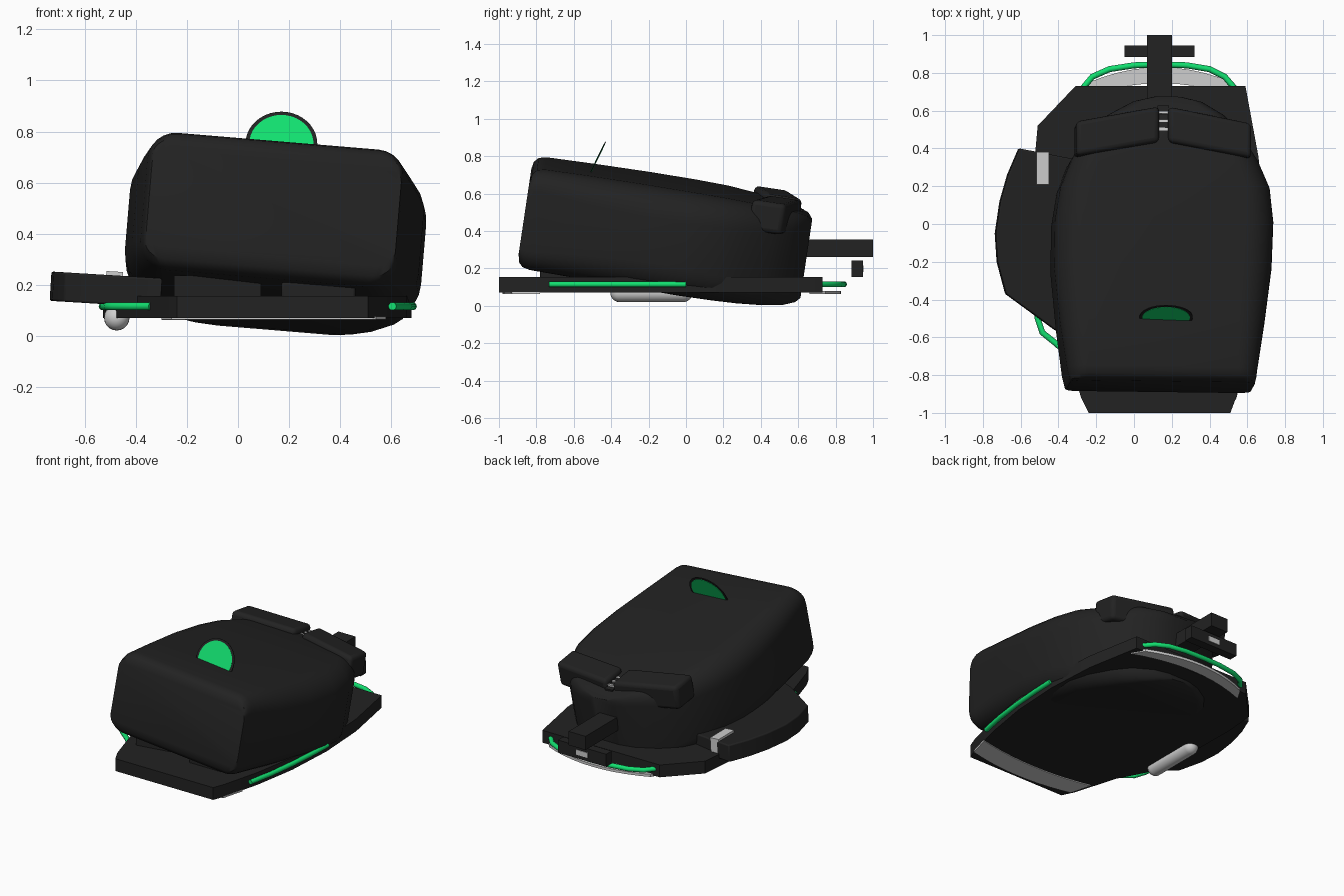
import bpy, bmesh, math
from mathutils import Matrix, Vector

cube = bpy.data.objects.get("Cube")
if cube:
    bpy.data.objects.remove(cube, do_unlink=True)


def material(name, rgb):
    m = bpy.data.materials.new(name)
    m.use_nodes = True
    m.diffuse_color = (*rgb, 1)
    bsdf = m.node_tree.nodes["Principled BSDF"]
    bsdf.inputs["Base Color"].default_value = (*rgb, 1)
    bsdf.inputs["Roughness"].default_value = 0.6
    return m


BLACK = material("charcoal", (0.016, 0.016, 0.016))
GREEN = material("bright green", (0.006, 0.74, 0.16))
GREY = material("light grey", (0.62, 0.62, 0.62))

# Shell frame: pitched down to the back and rolled to the left
TILT = (Matrix.Translation((0.15, -0.1, 0.386))
        @ Matrix.Rotation(math.radians(-8.5), 4, 'X')
        @ Matrix.Rotation(math.radians(4.8), 4, 'Y'))
FLAT = Matrix.Identity(4)


def finish(name, bm, mat, frame=FLAT, bevel=0, smooth=True):
    bmesh.ops.recalc_face_normals(bm, faces=bm.faces)
    mesh = bpy.data.meshes.new(name)
    bm.to_mesh(mesh)
    bm.free()
    mesh.materials.append(mat)
    ob = bpy.data.objects.new(name, mesh)
    ob.matrix_world = frame
    bpy.context.collection.objects.link(ob)
    if bevel:
        mod = ob.modifiers.new("soft edges", 'BEVEL')
        mod.width, mod.segments = bevel, 3
    if smooth:
        bpy.ops.object.select_all(action='DESELECT')
        ob.select_set(True)
        bpy.context.view_layer.objects.active = ob
        bpy.ops.object.shade_smooth_by_angle(angle=math.radians(35))
    return ob


def loft(name, rings, mat, frame=FLAT):
    bm = bmesh.new()
    loops = [[bm.verts.new(p) for p in ring] for ring in rings]
    n = len(loops[0])
    for a, b in zip(loops, loops[1:]):
        for i in range(n):
            j = (i + 1) % n
            bm.faces.new((a[i], a[j], b[j], b[i]))
    bm.faces.new(loops[0])
    bm.faces.new(loops[-1])
    return finish(name, bm, mat, frame)


def prism(name, outline, z0, z1, mat, frame=FLAT, bevel=0):
    bm = bmesh.new()
    base = bm.faces.new([bm.verts.new((x, y, z0)) for x, y in outline])
    top = bmesh.ops.extrude_face_region(bm, geom=[base])["geom"]
    bmesh.ops.translate(bm, vec=(0, 0, z1 - z0),
                        verts=[g for g in top if isinstance(g, bmesh.types.BMVert)])
    return finish(name, bm, mat, frame, bevel)


def box(name, x, y, z, mat, frame=FLAT, bevel=0):
    return prism(name, [(x[0], y[0]), (x[1], y[0]), (x[1], y[1]), (x[0], y[1])],
                 *z, mat, frame, bevel)


def tube(name, points, radius, mat):
    curve = bpy.data.curves.new(name, 'CURVE')
    curve.dimensions = '3D'
    curve.bevel_depth, curve.bevel_resolution = radius, 3
    curve.use_fill_caps = True
    spline = curve.splines.new('POLY')
    spline.points.add(len(points) - 1)
    for p, (x, y) in zip(spline.points, points):
        p.co = (x, y, 0.115, 1)
    curve.materials.append(mat)
    ob = bpy.data.objects.new(name, curve)
    bpy.context.collection.objects.link(ob)


def rounded_section(y, left, right, low, high, r, steps=6):
    ring = []
    for k, (cx, cz) in enumerate([(right - r, high - r), (left + r, high - r),
                                  (left + r, low + r), (right - r, low + r)]):
        for i in range(steps + 1):
            a = math.pi / 2 * (k + i / steps)
            ring.append((cx + r * math.cos(a), y, cz + r * math.sin(a)))
    return ring


# Main shell: y, left, right, bottom, top, corner radius
SHELL = [(-0.77, -0.50, 0.48, -0.19, 0.20, 0.06),
         (-0.762, -0.505, 0.48, -0.235, 0.24, 0.08),
         (-0.74, -0.51, 0.485, -0.26, 0.265, 0.10),
         (-0.70, -0.52, 0.49, -0.27, 0.275, 0.11),
         (-0.45, -0.555, 0.53, -0.275, 0.278, 0.14),
         (-0.15, -0.585, 0.57, -0.28, 0.278, 0.16),
         (0.10, -0.58, 0.58, -0.285, 0.275, 0.16),
         (0.28, -0.55, 0.56, -0.285, 0.27, 0.15),
         (0.42, -0.495, 0.50, -0.285, 0.26, 0.14),
         (0.56, -0.41, 0.41, -0.28, 0.25, 0.12),
         (0.66, -0.30, 0.32, -0.27, 0.235, 0.09),
         (0.73, -0.17, 0.20, -0.25, 0.215, 0.06),
         (0.755, -0.07, 0.10, -0.23, 0.19, 0.04)]
loft("main_shell", [rounded_section(*s) for s in SHELL], BLACK, TILT)

# Click buttons, scroll wheel and its ridges
for side, x_in, x_out in (("right", -0.04, -0.48), ("left", 0.01, 0.45)):
    prism(side + "_button", [(x_in, 0.50), (x_in, 0.69), (x_out, 0.605), (x_out, 0.42)],
          0.12, 0.285, BLACK, TILT, 0.025)
box("scroll_wheel", (-0.045, 0.015), (0.46, 0.70), (0.12, 0.235), BLACK, TILT)
for i in range(4):
    y = 0.52 + i * 0.045
    box("wheel_ridge", (-0.042, 0.012), (y, y + 0.014), (0.22, 0.25), GREY, TILT)

# Base plate
prism("base_plate", [(-0.24, -1), (0.51, -1), (0.54, -0.92), (0.61, -0.65), (0.66, -0.35),
                     (0.68, 0), (0.66, 0.35), (0.59, 0.73), (-0.31, 0.73), (-0.51, 0.52),
                     (-0.53, 0.3), (-0.52, -0.2), (-0.47, -0.43), (-0.37, -0.62),
                     (-0.28, -0.92)], 0.07, 0.155, BLACK)

# Thumb rest, rolled like the shell
WING = Matrix.Translation((-0.5, 0, 0.18)) @ Matrix.Rotation(math.radians(3.5), 4, 'Y')
prism("thumb_rest", [(-0.11, 0.40), (-0.17, 0.26), (-0.21, 0.12), (-0.235, -0.05),
                     (-0.225, -0.2), (-0.18, -0.37), (0.08, -0.56), (0.2, -0.62),
                     (0.2, 0.34)], -0.058, 0.057, BLACK, WING, 0.008)
box("side_clip", (-0.02, 0.045), (0.21, 0.38), (-0.04, 0.072), GREY, WING)

# Struts between plate and shell nose
prism("right_strut", [(-0.25, -0.76), (0.09, -0.70), (0.09, -0.45), (-0.2, -0.5)],
      0.14, 0.235, BLACK)
box("left_strut", (0.17, 0.46), (-0.78, -0.5), (0.14, 0.21), BLACK, FLAT, 0.01)

# Light strips
tube("back_light_strip", [(-0.27, 0.72), (-0.22, 0.78), (-0.13, 0.82), (0, 0.84), (0.13, 0.845),
                          (0.28, 0.84), (0.40, 0.82), (0.48, 0.78), (0.54, 0.71)], 0.016, GREEN)
tube("left_light_strip", [(0.605, -0.73), (0.64, -0.55), (0.665, -0.35),
                          (0.68, -0.15), (0.685, 0)], 0.016, GREEN)
tube("right_light_strip", [(-0.34, -0.70), (-0.41, -0.635), (-0.485, -0.575),
                           (-0.51, -0.50), (-0.525, -0.38), (-0.53, -0.2)], 0.016, GREEN)


# Curved glide feet under the plate
def foot(name, y0, y1, bulge, half0, half1, z0, z1):
    steps = [i / 5 - 1 for i in range(11)]
    outer = [(0.14 + half1 * t, y1 + bulge * (1 - t * t)) for t in steps]
    inner = [(0.14 + half0 * t, y0 + bulge * (1 - t * t)) for t in steps]
    prism(name, outer + inner[::-1], z0, z1, GREY)


foot("back_foot", 0.66, 0.745, 0.085, 0.44, 0.39, 0.062, 0.08)
foot("front_foot", -0.78, -0.93, -0.05, 0.44, 0.40, 0.064, 0.075)

# Side roller with domed ends
rings = []
for end, base in ((-1, -0.355), (1, -0.015)):
    for i in range(6):
        t = math.pi / 2 * (0.1 + 0.9 * i / 5)
        t = t if end < 0 else math.pi / 2 * 1.1 - t
        r, y = 0.05 * math.sin(t), base + end * 0.05 * math.cos(t)
        rings.append([(-0.475 + r * math.cos(a), y, 0.07 + r * math.sin(a))
                      for a in (math.tau * k / 20 for k in range(20))])
loft("side_roller", rings, GREY)

# Cable stub and plug bar
box("cable_stub", (0.07, 0.2), (0.55, 1.0), (0.26, 0.355), BLACK)
box("plug_bar", (-0.05, 0.32), (0.885, 0.945), (0.155, 0.242), BLACK)
box("plug_contact", (0.09, 0.18), (0.944, 0.949), (0.18, 0.215), GREY)


# Upright badge disc, leaning back
def disc(name, radius, thick, mat):
    bm = bmesh.new()
    bmesh.ops.create_cone(bm, cap_ends=True, segments=40, radius1=radius,
                          radius2=radius, depth=thick)
    frame = (Matrix.Translation((0.17, -0.492, 0.75))
             @ Matrix.Rotation(math.radians(64), 4, 'X'))
    finish(name, bm, mat, frame)


disc("badge_rim", 0.141, 0.005, BLACK)
disc("badge_face", 0.126, 0.008, GREEN)
